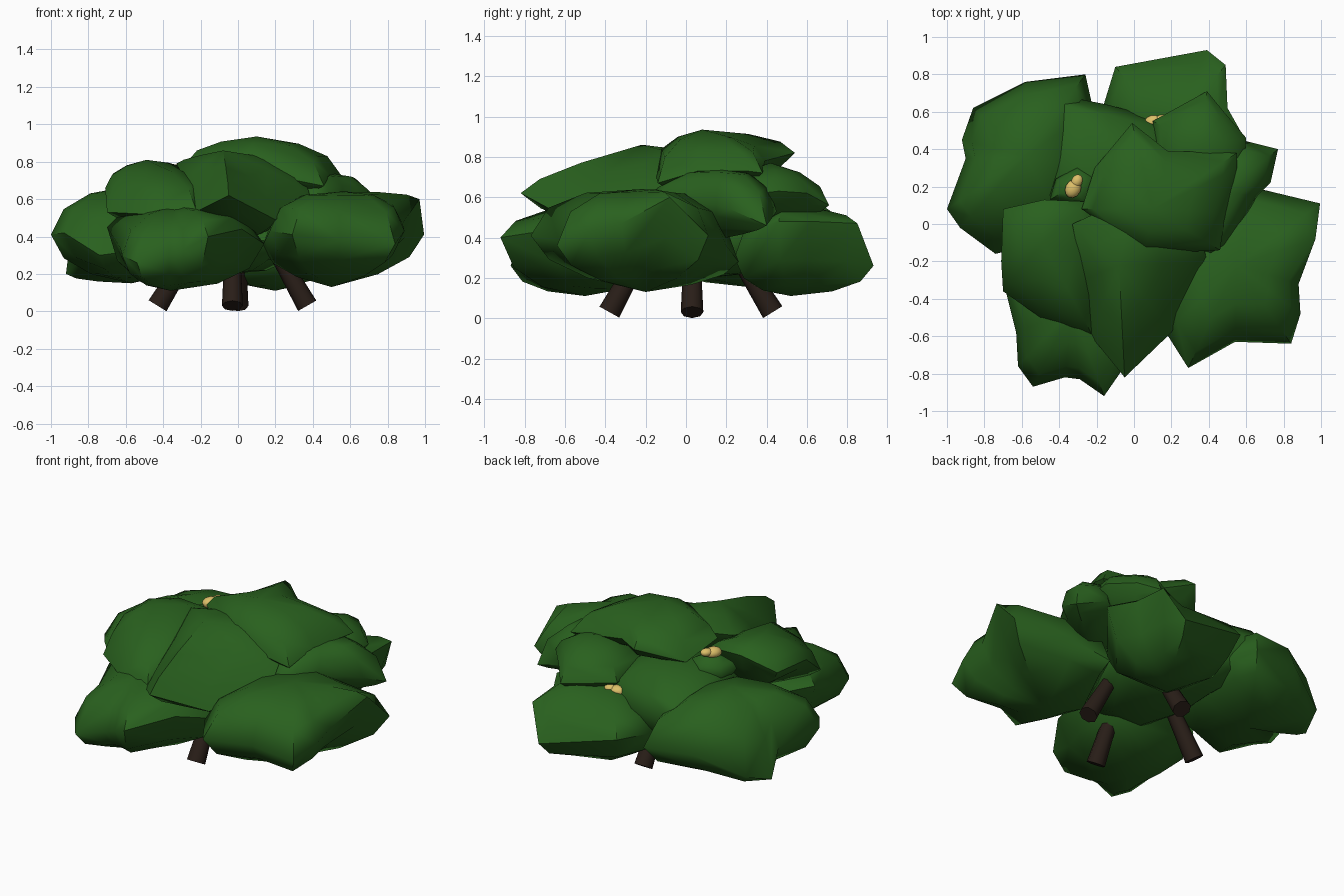
import bpy, bmesh, math
from mathutils import Vector

old_cube = bpy.data.objects.get("Cube")
if old_cube:
    bpy.data.objects.remove(old_cube)


def make_material(name, colour):
    material = bpy.data.materials.new(name)
    material.use_nodes = True
    rgba = (*colour, 1)
    material.diffuse_color = rgba
    shader = next(n for n in material.node_tree.nodes if n.type == 'BSDF_PRINCIPLED')
    shader.inputs["Base Color"].default_value = rgba
    return material


leaf_green = make_material("leaf green", (.022, .118, .013))
bark_brown = make_material("bark brown", (.022, .013, .009))
blossom_gold = make_material("blossom gold", (.72, .52, .14))


def finish(bm, name, material, sharp_angle):
    """Turn a bmesh into an object, smooth except across strong edges."""
    bmesh.ops.recalc_face_normals(bm, faces=bm.faces)
    mesh = bpy.data.meshes.new(name)
    bm.to_mesh(mesh)
    bm.free()
    mesh.materials.append(material)
    mesh.shade_smooth()
    mesh.set_sharp_from_angle(angle=math.radians(sharp_angle))
    part = bpy.data.objects.new(name, mesh)
    bpy.context.collection.objects.link(part)
    return part


def foliage(name, crown, foot, rim, dome=.75, belly=.4):
    """Leaf clump: a pointed rim, domed up to the crown and down to the foot."""
    bm = bmesh.new()
    rim = [Vector(p) for p in rim]
    edge = [bm.verts.new(p) for p in rim]
    count = len(rim)
    for pole, fullness in ((Vector(crown), dome), (Vector(foot), belly)):
        outer = edge
        for spread in (.84, .5):
            # Blend between a straight cone and a rounded dome
            straight, rounded = 1 - spread, math.sqrt(1 - spread ** 2)
            rise = straight + fullness * (rounded - straight)
            inner = []
            for p in rim:
                v = pole.lerp(p, spread)
                v.z = p.z + rise * (pole.z - p.z)
                inner.append(bm.verts.new(v))
            for i in range(count):
                j = (i + 1) % count
                bm.faces.new((outer[i], outer[j], inner[j], inner[i]))
            outer = inner
        tip = bm.verts.new(pole)
        for i in range(count):
            bm.faces.new((outer[i], outer[(i + 1) % count], tip))
    return finish(bm, name, leaf_green, 58)


# Lower ring of foliage
foliage("foliage_lower_right", (.55, -.22, .64), (.5, -.2, .13),
        [(.62, .2, .36), (.995, .11, .41), (.97, -.08, .6), (.88, -.32, .47), (.89, -.48, .43),
         (.84, -.64, .36), (.54, -.63, .38), (.29, -.77, .41), (.17, -.58, .43), (.13, -.25, .35), (.4, .26, .28)],
        dome=1.15, belly=.7)
foliage("foliage_lower_front", (-.33, -.45, .57), (-.36, -.5, .11),
        [(-.7, -.3, .45), (-.63, -.58, .34), (-.62, -.76, .3), (-.54, -.87, .26), (-.37, -.82, .3),
         (-.29, -.83, .33), (-.16, -.92, .4), (.02, -.66, .44), (.14, -.4, .36), (.04, -.1, .35), (-.45, -.05, .4)],
        dome=.85, belly=.95)
foliage("foliage_lower_left", (-.58, .36, .67), (-.57, .35, .15),
        [(-.26, .8, .36), (-.58, .76, .38), (-.86, .62, .26), (-.92, .45, .2), (-.9, .35, .36),
         (-1, .08, .41), (-.93, -.02, .42), (-.74, -.16, .3), (-.35, -.05, .35), (-.2, .3, .36), (-.22, .62, .38)],
        dome=.95, belly=.85)
foliage("foliage_lower_back", (.2, .5, .56), (.2, .52, .11),
        [(-.1, .84, .38), (.39, .93, .26), (.49, .85, .47), (.5, .62, .48), (.59, .46, .48),
         (.4, .24, .3), (-.05, .25, .28), (-.18, .58, .35)], belly=.95)

# Core and upper foliage
foliage("foliage_core", (-.1, .3, .72), (-.05, .1, .2),
        [(-.41, .69, .5), (-.15, .64, .48), (.15, .56, .48), (.35, .25, .38),
         (.2, -.3, .38), (-.25, -.3, .38), (-.46, .15, .6)], belly=1.1)
foliage("foliage_upper_left", (-.49, -.1, .81), (-.4, -.1, .44),
        [(-.7, .08, .68), (-.71, -.2, .66), (-.7, -.36, .53), (-.5, -.5, .52), (-.22, -.6, .53),
         (-.15, -.2, .6), (-.25, .12, .74), (-.48, .13, .75)])
foliage("foliage_upper_front", (-.08, -.22, .86), (.05, -.2, .38),
        [(-.33, .0, .79), (-.27, -.3, .68), (-.23, -.6, .53), (-.05, -.82, .62), (.2, -.58, .49),
         (.39, -.2, .6), (.34, .03, .77), (.0, .15, .8)], dome=.35)
foliage("foliage_upper_back", (.36, .42, .77), (.36, .4, .44),
        [(.1, .55, .58), (.39, .71, .56), (.48, .6, .62), (.6, .46, .63), (.58, .2, .6), (.15, .15, .6)])
foliage("foliage_upper_right", (.48, .17, .74), (.45, .15, .39),
        [(.77, .4, .46), (.73, .22, .54), (.66, .15, .56), (.57, .0, .58), (.48, -.15, .54),
         (.4, -.2, .52), (.29, -.16, .5), (.25, .2, .5), (.57, .45, .53)], dome=1.1)
foliage("foliage_top", (.1, .08, .935), (.15, .1, .6),
        [(-.01, .54, .82), (.18, .39, .78), (.55, .38, .72), (.55, .3, .73), (.49, .06, .73),
         (.46, -.14, .67), (.06, -.16, .75), (-.28, .08, .79), (-.21, .3, .7)], dome=.85)
foliage("foliage_tuft", (-.33, .2, .75), (-.33, .2, .55),
        [(-.45, .13, .66), (-.25, .1, .7), (-.2, .25, .68), (-.3, .31, .65), (-.42, .24, .64)])


# Stems splayed outward from the middle
def stem(name, foot, head):
    foot, head = Vector(foot), Vector(head)
    axis = head - foot
    bm = bmesh.new()
    bmesh.ops.create_cone(bm, cap_ends=True, segments=8, radius1=.056,
                          radius2=.033, depth=axis.length)
    part = finish(bm, name, bark_brown, 50)
    part.rotation_euler = axis.to_track_quat('Z', 'Y').to_euler()
    part.location = (foot + head) / 2


stem("stem_left", (-.43, .03, .03), (-.14, .03, .5))
stem("stem_right", (.37, .03, .03), (.1, .03, .5))
stem("stem_front", (-.03, -.38, .03), (-.03, -.12, .5))
stem("stem_back", (.0, .43, .03), (.0, .14, .5))


# Blossoms, each a pair of merging lumps
def blossom(name, centre, turn):
    bm = bmesh.new()
    for along, size in ((-.012, .052), (.033, .037)):
        lump = bmesh.ops.create_uvsphere(bm, u_segments=12, v_segments=8, radius=size)
        bmesh.ops.translate(bm, verts=lump["verts"], vec=(along, 0, along / 3))
    part = finish(bm, name, blossom_gold, 60)
    part.location = centre
    part.rotation_euler.z = turn
    part.scale = (1, .8, .65)


blossom("blossom_left", (-.32, .2, .755), 1.1)
blossom("blossom_back", (.115, .545, .53), .3)
